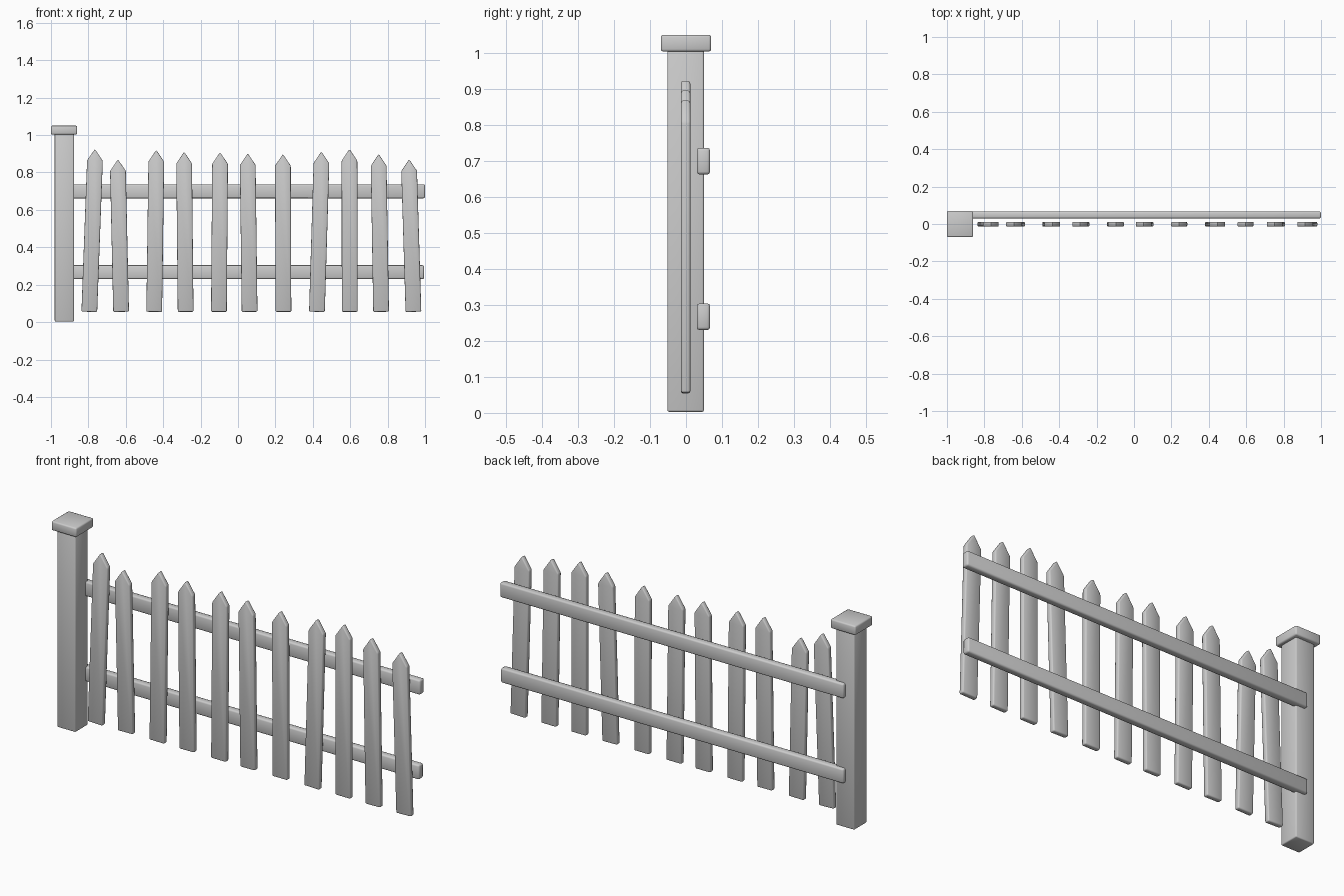
import bpy, bmesh

cube = bpy.data.objects.get("Cube")
if cube:
    bpy.data.objects.remove(cube, do_unlink=True)

GREY = (0.6, 0.6, 0.6, 1)
wood = bpy.data.materials.new("plain grey wood")
wood.use_nodes = True
wood.diffuse_color = GREY
wood.node_tree.nodes["Principled BSDF"].inputs["Base Color"].default_value = GREY


def slab(name, outline, y0, y1, bevel):
    """Extrude an x-z outline from y0 to y1 and soften its edges."""
    bm = bmesh.new()
    face = bm.faces.new([bm.verts.new((x, y0, z)) for x, z in outline])
    new = bmesh.ops.extrude_face_region(bm, geom=[face])["geom"]
    verts = [v for v in new if isinstance(v, bmesh.types.BMVert)]
    bmesh.ops.translate(bm, verts=verts, vec=(0, y1 - y0, 0))
    bmesh.ops.recalc_face_normals(bm, faces=bm.faces)
    bmesh.ops.bevel(bm, geom=bm.edges[:], offset=bevel, segments=2,
                    profile=0.5, affect='EDGES')
    mesh = bpy.data.meshes.new(name)
    bm.to_mesh(mesh)
    bm.free()
    mesh.materials.append(wood)
    obj = bpy.data.objects.new(name, mesh)
    bpy.context.collection.objects.link(obj)
    bpy.ops.object.select_all(action='DESELECT')
    obj.select_set(True)
    bpy.context.view_layer.objects.active = obj
    bpy.ops.object.shade_smooth_by_angle(angle=1.0)
    return obj


def block(name, x0, x1, y0, y1, z0, z1, bevel):
    return slab(name, [(x0, z0), (x1, z0), (x1, z1), (x0, z1)], y0, y1, bevel)


# Post and cap
block("post", -0.98, -0.877, -0.052, 0.05, 0.003, 1.01, 0.005)
block("post_cap", -1.0, -0.86, -0.07, 0.07, 1.003, 1.05, 0.007)

# Rails behind the pickets
block("upper_rail", -0.93, 1.0, 0.03, 0.067, 0.662, 0.736, 0.008)
block("lower_rail", -0.93, 0.995, 0.03, 0.067, 0.23, 0.304, 0.008)

# Pickets: foot x, tip x, tip height
PICKETS = [
    (-0.795, -0.765, 0.925), (-0.625, -0.642, 0.87), (-0.448, -0.437, 0.92),
    (-0.28, -0.288, 0.91), (-0.102, -0.096, 0.908), (0.062, 0.052, 0.902),
    (0.243, 0.24, 0.898), (0.422, 0.446, 0.912), (0.597, 0.596, 0.925),
    (0.765, 0.752, 0.898), (0.938, 0.915, 0.87),
]
HALF, FOOT, POINT = 0.042, 0.055, 0.062
for i, (foot, tip, top) in enumerate(PICKETS, 1):
    shoulder = top - POINT
    lean = (tip - foot) * HALF
    outline = [(foot - HALF, FOOT + lean), (foot + HALF, FOOT - lean),
               (tip + HALF, shoulder - lean), (tip, top),
               (tip - HALF, shoulder + lean)]
    slab(f"picket_{i}", outline, -0.014, 0.012, 0.006)
